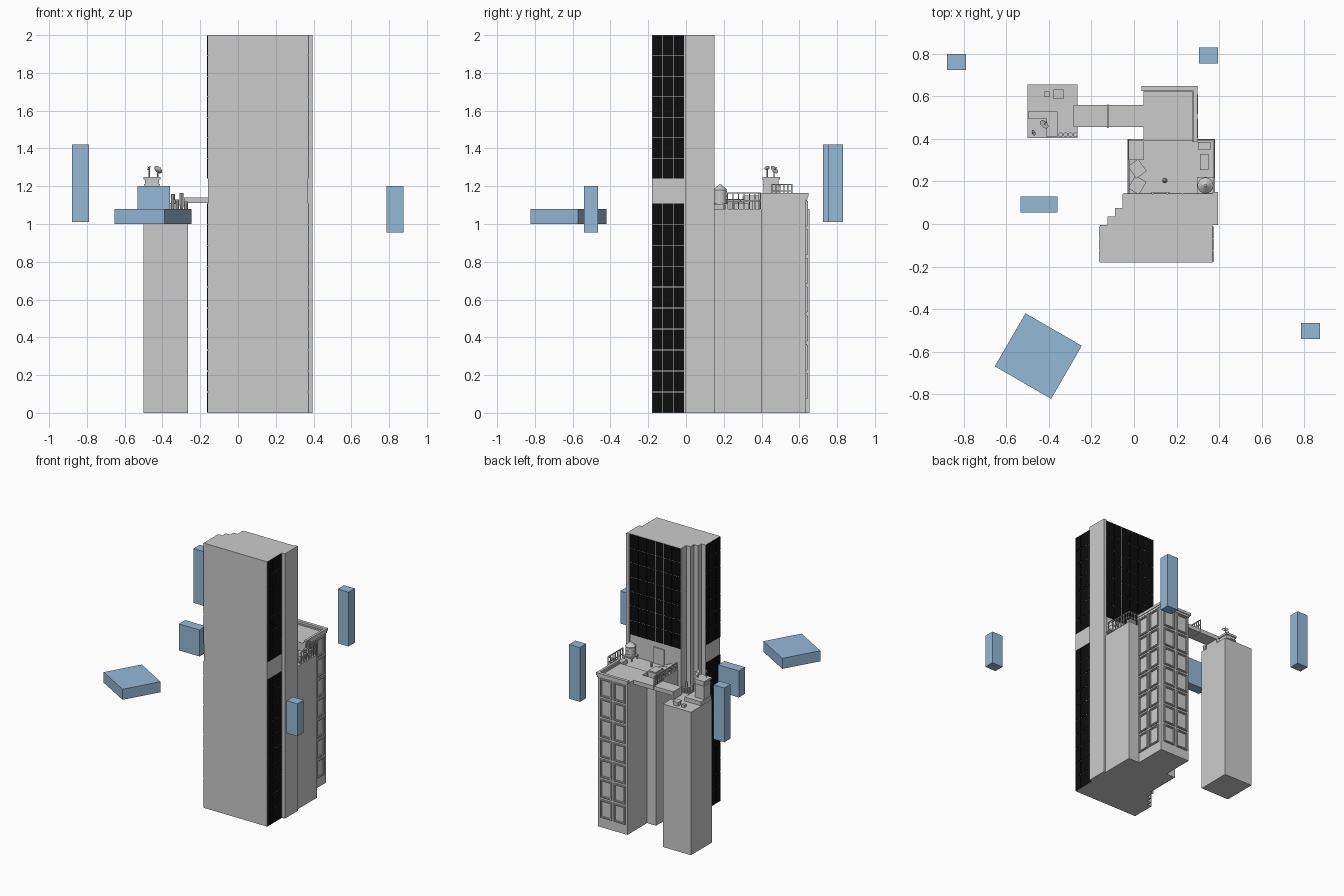
import bpy, bmesh, math
from mathutils import Matrix, Vector

if "Cube" in bpy.data.objects:
    bpy.data.objects.remove(bpy.data.objects["Cube"])


def material(name, rgb):
    m = bpy.data.materials.new(name)
    m.diffuse_color = (*rgb, 1)
    m.use_nodes = True
    m.node_tree.nodes["Principled BSDF"].inputs["Base Color"].default_value = m.diffuse_color
    return m


BLUE = material("blue", (0.3, 0.48, 0.68))
BLACK = material("black_glass", (0.004, 0.004, 0.004))


def finish(name, bm, mat=None):
    bmesh.ops.recalc_face_normals(bm, faces=bm.faces)
    me = bpy.data.meshes.new(name)
    bm.to_mesh(me)
    bm.free()
    ob = bpy.data.objects.new(name, me)
    bpy.context.collection.objects.link(ob)
    if mat:
        me.materials.append(mat)
    return ob


def add_box(bm, x0, x1, y0, y1, z0, z1, turn=0):
    c = Vector(((x0 + x1) / 2, (y0 + y1) / 2, (z0 + z1) / 2))
    m = Matrix.Translation(c) @ Matrix.Rotation(math.radians(turn), 4, 'Z') \
        @ Matrix.Diagonal((x1 - x0, y1 - y0, z1 - z0, 1))
    bmesh.ops.create_cube(bm, size=1, matrix=m)


def boxes(name, items, mat=None):
    bm = bmesh.new()
    for it in items:
        add_box(bm, *it)
    return finish(name, bm, mat)


def prism(name, pts, z0, z1):
    bm = bmesh.new()
    f = bm.faces.new([bm.verts.new((x, y, z0)) for x, y in pts])
    top = bmesh.ops.extrude_face_region(bm, geom=[f])["geom"]
    bmesh.ops.translate(bm, vec=(0, 0, z1 - z0),
                        verts=[v for v in top if isinstance(v, bmesh.types.BMVert)])
    return finish(name, bm)


def add_cone(bm, x, y, z0, z1, r0, r1, n=16):
    bmesh.ops.create_cone(bm, cap_ends=True, segments=n, radius1=r0, radius2=r1,
                          depth=z1 - z0, matrix=Matrix.Translation((x, y, (z0 + z1) / 2)))


def wall_box(axis, pos, out, a0, a1, z0, z1):
    # Box lying on a wall: axis is the wall normal, out the signed thickness
    p0, p1 = sorted((pos, pos + out))
    return (p0, p1, a0, a1, z0, z1) if axis == 'x' else (a0, a1, p0, p1, z0, z1)


def glazing(name, axis, pos, out, a0, a1, z0, z1, cols, rows):
    g, items = 0.0018, []
    w, h = (a1 - a0) / cols, (z1 - z0) / rows
    for i in range(cols):
        for j in range(rows):
            items.append(wall_box(axis, pos, out, a0 + i * w + g, a0 + (i + 1) * w - g,
                                  z0 + j * h + g, z0 + (j + 1) * h - g))
    boxes(name, items, BLACK)


def railing(name, p, q, z0, z1, posts):
    p, q, t, items = Vector(p), Vector(q), 0.003, []
    for i in range(posts):
        c = p.lerp(q, i / (posts - 1))
        items.append((c.x - t, c.x + t, c.y - t, c.y + t, z0, z1))
    for z in (z1, (z0 + z1) / 2):
        items.append((min(p.x, q.x) - t, max(p.x, q.x) + t,
                      min(p.y, q.y) - t, max(p.y, q.y) + t, z - t, z + t))
    boxes(name, items)


# Tall stepped tower
prism("main_tower", [(-.16, -.18), (.37, -.18), (.37, -.005), (.395, -.005), (.395, .15),
                     (.37, .15), (.37, .14), (-.055, .14), (-.055, .075), (-.09, .075),
                     (-.09, .035), (-.125, .035), (-.125, -.005), (-.16, -.005)], 0, 2)
for side, pos, out in (("right", .37, .003), ("left", -.16, -.003)):
    glazing(side + "_upper_glass", 'x', pos, out, -.18, -.01, 1.24, 2, 3, 7)
    glazing(side + "_lower_glass", 'x', pos, out, -.18, -.01, 0, 1.11, 3, 10)
glazing("back_glass", 'y', .14, .003, -.053, .368, 1.24, 2, 6, 7)
boxes("roof_door", [(.08, .17, .138, .148, 1.08, 1.2)])

# Lower blocks behind the tower
ROOF, HIGH = 1.08, 1.14
boxes("middle_block", [(-.03, .38, .135, .4, 0, ROOF)])
boxes("rear_block", [(.045, .29, .39, .635, 0, HIGH)])
boxes("rear_cornice", [(.035, .298, .625, .648, 1.145, 1.165), (.28, .298, .385, .648, 1.145, 1.165),
                       (.045, .294, .62, .642, 1.13, 1.15), (.275, .294, .385, .642, 1.13, 1.15)])

# Framed windows on the right and back walls
frames = []
for axis, pos, starts in (('x', .289, (.402, .515)), ('y', .634, (.06, .173))):
    for a in starts:
        for j in range(7):
            z, w, h = .073 + j * .1525, .098, .138
            for t, depth, ins in ((.013, .007, 0), (.007, .012, .003)):
                a0, a1, z0, z1 = a + ins, a + w - ins, z + ins, z + h - ins
                for r in ((a0, a0 + t, z0, z1), (a1 - t, a1, z0, z1),
                          (a0 + t, a1 - t, z0, z0 + t), (a0 + t, a1 - t, z1 - t, z1)):
                    frames.append(wall_box(axis, pos, depth, *r))
boxes("window_frames", frames)

# Water tank on its stand
bm = bmesh.new()
add_box(bm, .297, .375, .142, .22, 1.1, 1.108)
for x in (.303, .369):
    for y in (.148, .214):
        add_box(bm, x - .004, x + .004, y - .004, y + .004, ROOF, 1.1)
add_cone(bm, .336, .181, 1.108, 1.18, .034, .034)
for z in (1.12, 1.145, 1.17):
    add_cone(bm, .336, .181, z, z + .005, .037, .037)
add_cone(bm, .336, .181, 1.18, 1.208, .038, .006)
finish("water_tank", bm)

# Roof units, railings and a small vent
boxes("roof_units", [(.3, .36, .35, .385, ROOF, 1.12), (.31, .35, .255, .33, ROOF, 1.11),
                     (-.02, .04, .305, .39, ROOF, 1.15), (-.026, .046, .3, .396, 1.135, 1.145),
                     (-.015, .045, .225, .295, ROOF, 1.12, 35),
                     (-.015, .045, .148, .218, ROOF, 1.11, -30)])
bm = bmesh.new()
add_cone(bm, .145, .205, ROOF, 1.105, .007, .007, 8)
add_cone(bm, .145, .205, 1.105, 1.115, .012, .004, 8)
finish("roof_vent", bm)
railing("right_railing", (.375, .22), (.375, .395), ROOF, 1.165, 7)
railing("left_railing", (-.025, .145), (-.025, .395), ROOF, 1.13, 8)
railing("back_railing", (.3, .395), (.375, .395), ROOF, 1.165, 4)

# Left tower, roof house and vents
boxes("left_tower", [(-.5, -.265, .405, .655, 0, ROOF)])
boxes("roof_platform", [(-.498, -.36, .408, .53, ROOF, 1.11)])
boxes("roof_house", [(-.493, -.417, .41, .49, 1.1, 1.235), (-.5, -.41, .405, .497, 1.235, 1.25),
                     (-.497, -.413, .407, .494, 1.205, 1.213)])
boxes("roof_vents", [(-.422, -.398, .598, .622, ROOF, 1.1), (-.373, -.337, .592, .628, ROOF, 1.11),
                     (-.378, -.332, .587, .633, 1.105, 1.112)])
bm = bmesh.new()
for i, x in enumerate((-.345, -.322, -.299, -.276)):
    add_cone(bm, x, .42, ROOF, (1.16, 1.13, 1.165, 1.12)[i], .009, .011, 8)
finish("roof_pipes", bm)

# Satellite dishes on masts
for i, (x, y, z, r, turn) in enumerate(((-.425, .465, 1.285, .024, 50), (-.47, .43, 1.295, .014, 200))):
    bm = bmesh.new()
    add_cone(bm, x, y, 1.25, z, .003, .003, 8)
    tilt = Matrix.Translation((x, y, z)) @ Matrix.Rotation(math.radians(turn), 4, 'Z') \
        @ Matrix.Rotation(math.radians(55), 4, 'Y')
    bmesh.ops.create_cone(bm, cap_ends=True, segments=14, radius1=r * .3, radius2=r,
                          depth=r * .4, matrix=tilt)
    bmesh.ops.create_cone(bm, cap_ends=True, segments=6, radius1=.0015, radius2=.0015,
                          depth=r, matrix=tilt @ Matrix.Translation((0, 0, r * .6)))
    finish(f"dish_{i}", bm)

# Footbridge with a gate at its middle
boxes("bridge", [(-.275, -.126, .455, .56, 1.11, HIGH), (-.122, .047, .455, .56, 1.11, HIGH),
                 (-.13, -.118, .46, .555, 1.113, 1.137), (-.285, -.266, .455, .56, ROOF, HIGH)])
railing("bridge_gate", (-.124, .455), (-.124, .56), HIGH, 1.21, 6)

# Floating blue blocks
boxes("tilted_platform", [(-.603, -.297, -.765, -.477, 1.0, 1.08, -30)], BLUE)
boxes("floating_blocks", [(-.533, -.36, .055, .13, 1.0, 1.2), (.785, .875, -.54, -.465, .955, 1.2),
                          (-.88, -.79, .725, .8, 1.01, 1.42), (.305, .395, .755, .83, 1.01, 1.42)], BLUE)
